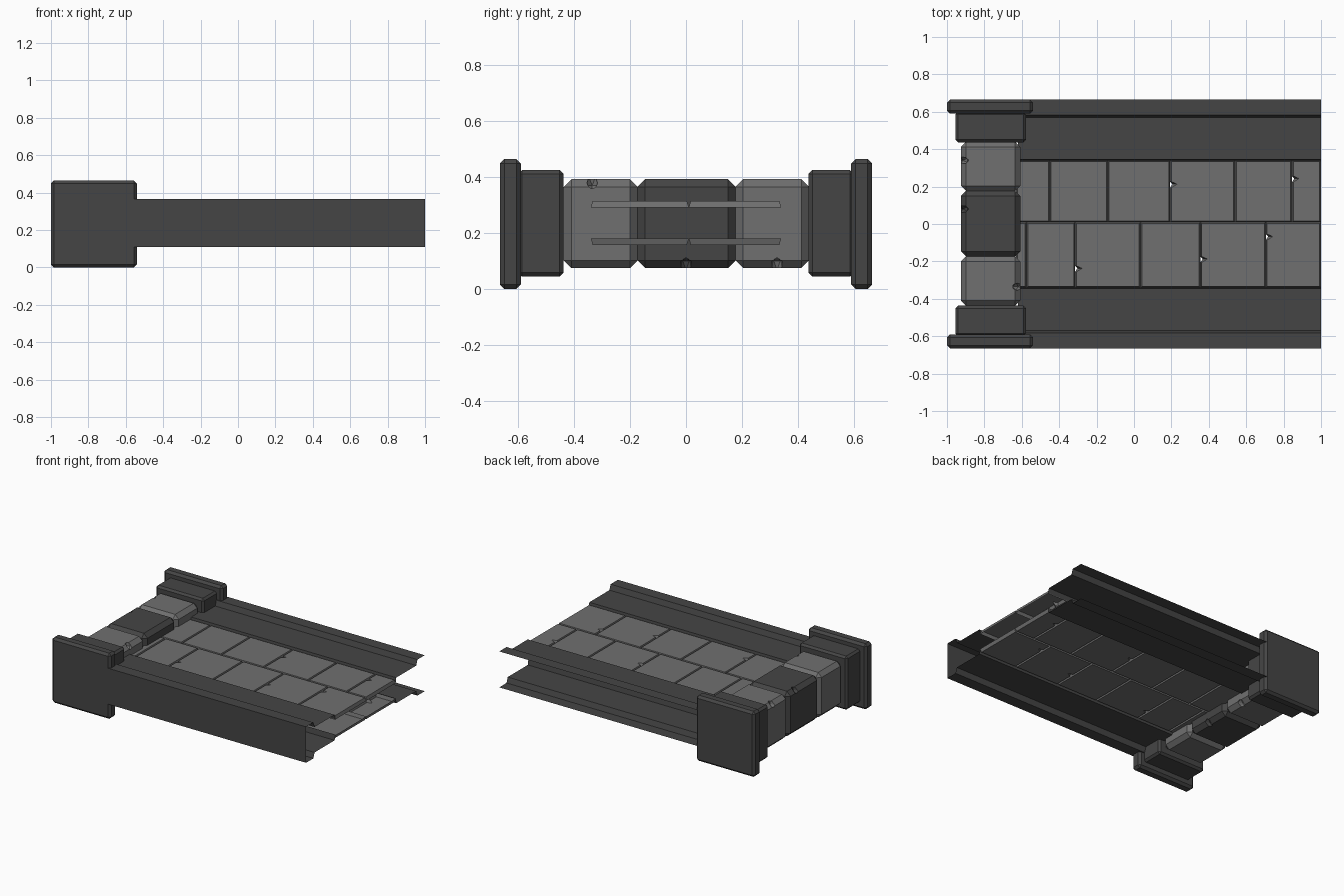
import bpy, bmesh
from mathutils import Matrix

if "Cube" in bpy.data.objects:
    bpy.data.objects.remove(bpy.data.objects["Cube"])

ZC = 0.2325  # mirror height of the whole piece


def material(name, v):
    m = bpy.data.materials.new(name)
    m.diffuse_color = (v, v, v, 1)
    m.use_nodes = True
    m.node_tree.nodes["Principled BSDF"].inputs["Base Color"].default_value = m.diffuse_color
    return m


LIGHT = material("light_stone", 0.16)
DARK = material("dark_stone", 0.06)


def finish(bm, name, mat):
    me = bpy.data.meshes.new(name)
    bm.to_mesh(me)
    bm.free()
    me.materials.append(mat)
    ob = bpy.data.objects.new(name, me)
    bpy.context.collection.objects.link(ob)
    return ob


def block(name, lo, hi, bevel, mat):
    bm = bmesh.new()
    bmesh.ops.create_cube(bm, size=1)
    for v in bm.verts:
        v.co = [(a + b) / 2 + c * (b - a) for a, b, c in zip(lo, hi, v.co)]
    bmesh.ops.bevel(bm, geom=bm.edges[:], offset=bevel, segments=1,
                    affect='EDGES', profile=0.5)
    return finish(bm, name, mat)


def chip(ob, points):
    # small wedge-shaped nicks cut from the stone edges
    bm = bmesh.new()
    for p in points:
        r = bmesh.ops.create_cone(bm, segments=4, radius1=0.03, radius2=0, depth=0.04, cap_ends=True)
        bmesh.ops.create_cone
        bmesh.ops.delete(bm, geom=r["verts"], context='VERTS')
        r = bmesh.ops.create_icosphere(bm, subdivisions=1, radius=1)
        bmesh.ops.transform(bm, verts=r["verts"], matrix=Matrix.Translation(p) @ Matrix.Diagonal((0.035, 0.022, 0.035, 1)))
    cutter = finish(bm, ob.name + "_chip_cutter", DARK)
    cutter.hide_render = True
    mod = ob.modifiers.new("chips", 'BOOLEAN')
    mod.operation = 'DIFFERENCE'
    mod.object = cutter
    mod.solver = 'EXACT'
    me = bpy.data.meshes.new_from_object(
        ob.evaluated_get(bpy.context.evaluated_depsgraph_get()))
    ob.modifiers.clear()
    ob.data = me
    bpy.data.objects.remove(cutter)


# end caps on both sides: outer plate and inner block
for s, side in ((-1, "front"), (1, "back")):
    y = sorted((s * 0.59, s * 0.665))
    block(side + "_end_plate", (-1, y[0], 0), (-0.54, y[1], 0.465), 0.016, DARK)
    y = sorted((s * 0.437, s * 0.6))
    block(side + "_end_block", (-0.955, y[0], 0.045), (-0.578, y[1], 0.425), 0.014, DARK)

# three chamfered stones between the caps
stones = [("front_stone", -0.437, -0.172, LIGHT, [(-0.62, -0.335, 0.385)]),
          ("middle_stone", -0.174, 0.178, DARK, [(-0.62, 0, 0.085), (-0.915, 0.08, 0.385)]),
          ("back_stone", 0.176, 0.44, LIGHT, [(-0.62, 0.325, 0.085), (-0.915, 0.34, 0.385)])]
for name, y0, y1, mat, nicks in stones:
    chip(block(name, (-0.925, y0, 0.075), (-0.608, y1, 0.393), 0.028, mat), nicks)


def sheet(name, profile):
    # open strip: (y, z) profile swept along x
    bm = bmesh.new()
    a = [bm.verts.new((-0.62, y, z)) for y, z in profile]
    b = [bm.verts.new((1, y, z)) for y, z in profile]
    for i in range(len(profile) - 1):
        bm.faces.new((a[i], b[i], b[i + 1], a[i + 1]))
    return finish(bm, name, DARK)


# stepped side rails, closed by an outer wall at the front only
upper = [(0.665, 0.365), (0.583, 0.365), (0.57, 0.328), (0.345, 0.328), (0.338, 0.29)]
lower = [(y, 2 * ZC + 0.01 - z) for y, z in upper]
for p, level in ((upper, "upper"), (lower, "lower")):
    q = [(y, z) for y, z in p]
    sheet("back_%s_rail" % level, q if level == "lower" else q[::-1])
    q = [(-y, z) for y, z in p]
    sheet("front_%s_rail" % level, q if level == "upper" else q[::-1])
sheet("front_rail_wall", [(-0.665, 0.11), (-0.665, 0.365)])


def slab(bm, x0, x1, y0, y1, nick, z_base, z_face):
    # open-backed paving slab with sloped sides and an optional nick in its left edge
    def ring(d, z, depth):
        pts = [(x0 + d, y0 + d), (x1 - d, y0 + d), (x1 - d, y1 - d), (x0 + d, y1 - d)]
        if nick is not None:
            pts += [(x0 + d, nick + 0.016), (x0 + d + depth, nick + 0.003), (x0 + d, nick - 0.016)]
        return [bm.verts.new((x, y, z)) for x, y in pts]
    base, face = ring(0, z_base, 0.012), ring(0.007, z_face, 0.03)
    up = z_face > z_base
    n = len(base)
    bm.faces.new(face if up else face[::-1])
    for i in range(n):
        j = (i + 1) % n
        f = (base[i], base[j], face[j], face[i])
        bm.faces.new(f if up else f[::-1])


# two running rows of slabs, on top and underneath
rows = [(0.01, 0.34, [-0.63, -0.45, -0.14, 0.193, 0.54, 0.845, 1], {3: 0.21, 5: 0.24}),
        (-0.34, 0.01, [-0.63, -0.575, -0.315, 0.035, 0.355, 0.705, 1],
         {2: -0.24, 4: -0.19, 5: -0.07})]
for name, zb, zf in (("top_paving", 0.292, 0.315), ("bottom_paving", 0.181, 0.157)):
    bm = bmesh.new()
    for y0, y1, xs, nicks in rows:
        for i in range(len(xs) - 1):
            slab(bm, xs[i], xs[i + 1], y0, y1, nicks.get(i), zb, zf)
    finish(bm, name, LIGHT)
